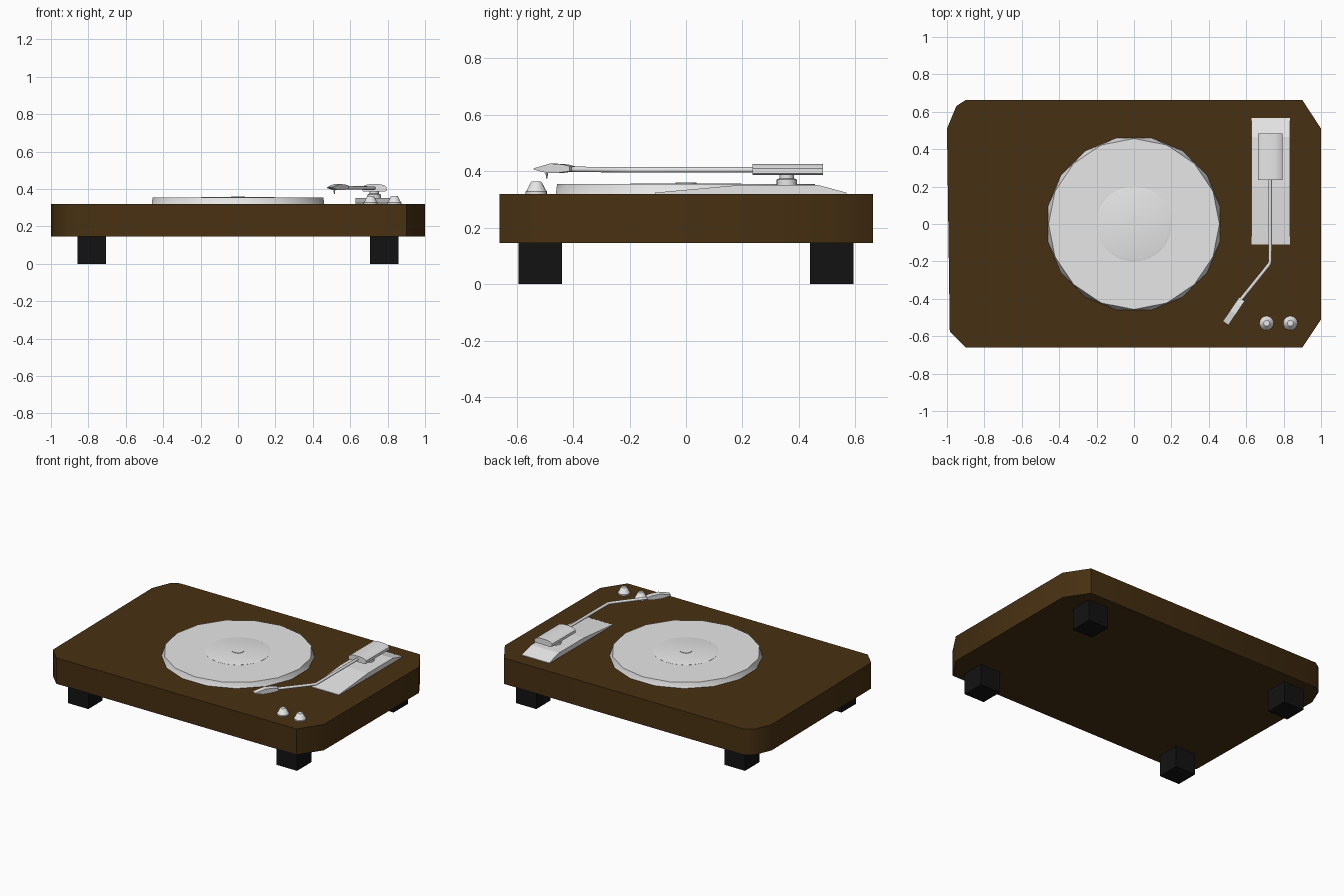
import bpy, bmesh, math
from mathutils import Vector

if "Cube" in bpy.data.objects:
    bpy.data.objects.remove(bpy.data.objects["Cube"])


def mat(name, c):
    m = bpy.data.materials.new(name)
    m.diffuse_color = (*c, 1)
    m.use_nodes = True
    m.node_tree.nodes["Principled BSDF"].inputs["Base Color"].default_value = m.diffuse_color
    return m


WOOD = mat("dark_wood", (0.064, 0.030, 0.006))
METAL = mat("light_metal", (0.8, 0.8, 0.8))
RUBBER = mat("black_rubber", (0.006, 0.006, 0.006))


def finish(name, bm, material, angle=None):
    bmesh.ops.recalc_face_normals(bm, faces=bm.faces)
    me = bpy.data.meshes.new(name)
    bm.to_mesh(me)
    bm.free()
    me.materials.append(material)
    ob = bpy.data.objects.new(name, me)
    bpy.context.collection.objects.link(ob)
    if angle:
        bpy.ops.object.select_all(action='DESELECT')
        ob.select_set(True)
        bpy.context.view_layer.objects.active = ob
        bpy.ops.object.shade_smooth_by_angle(angle=math.radians(angle))
    return ob


def prism(name, pts, offset, material, angle=None):
    """Extrude a closed polygon along an offset vector."""
    bm = bmesh.new()
    a = [bm.verts.new(p) for p in pts]
    b = [bm.verts.new(Vector(p) + Vector(offset)) for p in pts]
    bm.faces.new(a)
    bm.faces.new(b)
    for i in range(len(a)):
        j = (i + 1) % len(a)
        bm.faces.new((a[i], a[j], b[j], b[i]))
    return finish(name, bm, material, angle)


def lathe(name, cx, cy, profile, n, material, angle=None):
    """Stack rings of (radius, z) and cap both ends."""
    bm = bmesh.new()
    rings = [[bm.verts.new((cx + r * math.cos(2 * math.pi * i / n),
                            cy + r * math.sin(2 * math.pi * i / n), z))
              for i in range(n)] for r, z in profile]
    for a, b in zip(rings, rings[1:]):
        for i in range(n):
            j = (i + 1) % n
            bm.faces.new((a[i], a[j], b[j], b[i]))
    bm.faces.new(rings[0])
    bm.faces.new(rings[-1])
    return finish(name, bm, material, angle)


def box(name, lo, hi, material):
    x0, y0, z0 = lo
    x1, y1, z1 = hi
    return prism(name, [(x0, y0, z0), (x1, y0, z0), (x1, y1, z0), (x0, y1, z0)],
                 (0, 0, z1 - z0), material)


# Wooden plinth with clipped corners
outline = [(-0.9, -0.66), (0.9, -0.66), (1, -0.51), (1, 0.51), (0.9, 0.663),
           (-0.9, 0.663), (-0.95, 0.63), (-1, 0.51), (-0.985, -0.575)]
prism("plinth", [(x, y, 0.145) for x, y in outline], (0, 0, 0.175), WOOD, 50)

# Four square feet
for sx in (-1, 1):
    for sy in (-1, 1):
        x, y = 0.782 * sx, 0.517 * sy
        box("foot", (x - 0.076, y - 0.077, 0), (x + 0.076, y + 0.077, 0.147), RUBBER)

# Platter: lower and upper rings twisted by half a step
bm = bmesh.new()
N = 16
low = [bm.verts.new((0.47 * math.cos(t), 0.47 * math.sin(t), 0.318))
       for t in [2 * math.pi * (i + 0.5) / N for i in range(N)]]
top = [bm.verts.new((0.457 * math.cos(t), 0.457 * math.sin(t), 0.354))
       for t in [2 * math.pi * i / N for i in range(N)]]
for i in range(N):
    j = (i + 1) % N
    bm.faces.new((top[i], low[i], top[j]))
    bm.faces.new((low[i], low[j], top[j]))
bm.faces.new(top)
bm.faces.new(low)
finish("platter", bm, METAL, 30)

# Record label and spindle disc
lathe("label_disc", 0, 0, [(0.2, 0.35), (0.2, 0.3545), (0.19, 0.357)], 32, METAL, 30)
lathe("spindle", 0, 0, [(0.037, 0.35), (0.037, 0.36)], 24, METAL, 30)

# Sloped tonearm plate
side = [(-0.11, 0.318), (-0.11, 0.324), (0.2, 0.352), (0.465, 0.352),
        (0.568, 0.324), (0.568, 0.318)]
prism("tonearm_plate", [(0.627, y, z) for y, z in side], (0.207, 0, 0), METAL)

# Pivot post
lathe("pivot_post", 0.728, 0.357, [(0.036, 0.35), (0.036, 0.37), (0.026, 0.375),
                                   (0.026, 0.392)], 20, METAL, 40)

# Counterweight block with rounded long edges
sec = [(0.663, 0.392), (0.67, 0.387), (0.788, 0.387), (0.795, 0.392), (0.795, 0.41),
       (0.78, 0.421), (0.755, 0.426), (0.703, 0.426), (0.678, 0.421), (0.663, 0.41)]
prism("counterweight", [(x, 0.235, z) for x, z in sec], (0, 0.25, 0), METAL, 50)

# Bent tonearm tube
cu = bpy.data.curves.new("tonearm", 'CURVE')
cu.dimensions = '3D'
cu.bevel_depth = 0.0095
cu.bevel_resolution = 2
cu.use_fill_caps = True
path = [(0.728, 0.25, 0.405), (0.728, -0.2, 0.405), (0.722, -0.216, 0.405),
        (0.55, -0.43, 0.407)]
sp = cu.splines.new('POLY')
sp.points.add(len(path) - 1)
for p, co in zip(sp.points, path):
    p.co = (*co, 1)
cu.materials.append(METAL)
bpy.context.collection.objects.link(bpy.data.objects.new("tonearm", cu))

# Wedge-shaped headshell along the bent direction
start = Vector((0.577, -0.402, 0))
d = (Vector((0.49, -0.53, 0)) - start).normalized()
w = Vector((-d.y, d.x, 0))
prof = [(0, 0.4), (0, 0.417), (0.03, 0.424), (0.085, 0.427), (0.155, 0.41),
        (0.155, 0.406), (0.10, 0.394), (0.05, 0.394)]
prism("headshell", [start + d * s - w * 0.018 + Vector((0, 0, z)) for s, z in prof],
      w * 0.036, METAL)

# Stylus
tip = start + d * 0.11
lathe("stylus", tip.x, tip.y, [(0.002, 0.374), (0.006, 0.4)], 8, METAL, 40)

# Two control knobs
for x in (0.709, 0.836):
    lathe("knob", x, -0.53, [(0.038, 0.318), (0.038, 0.328), (0.033, 0.333),
                             (0.020, 0.36), (0.016, 0.363)], 16, METAL, 35)
